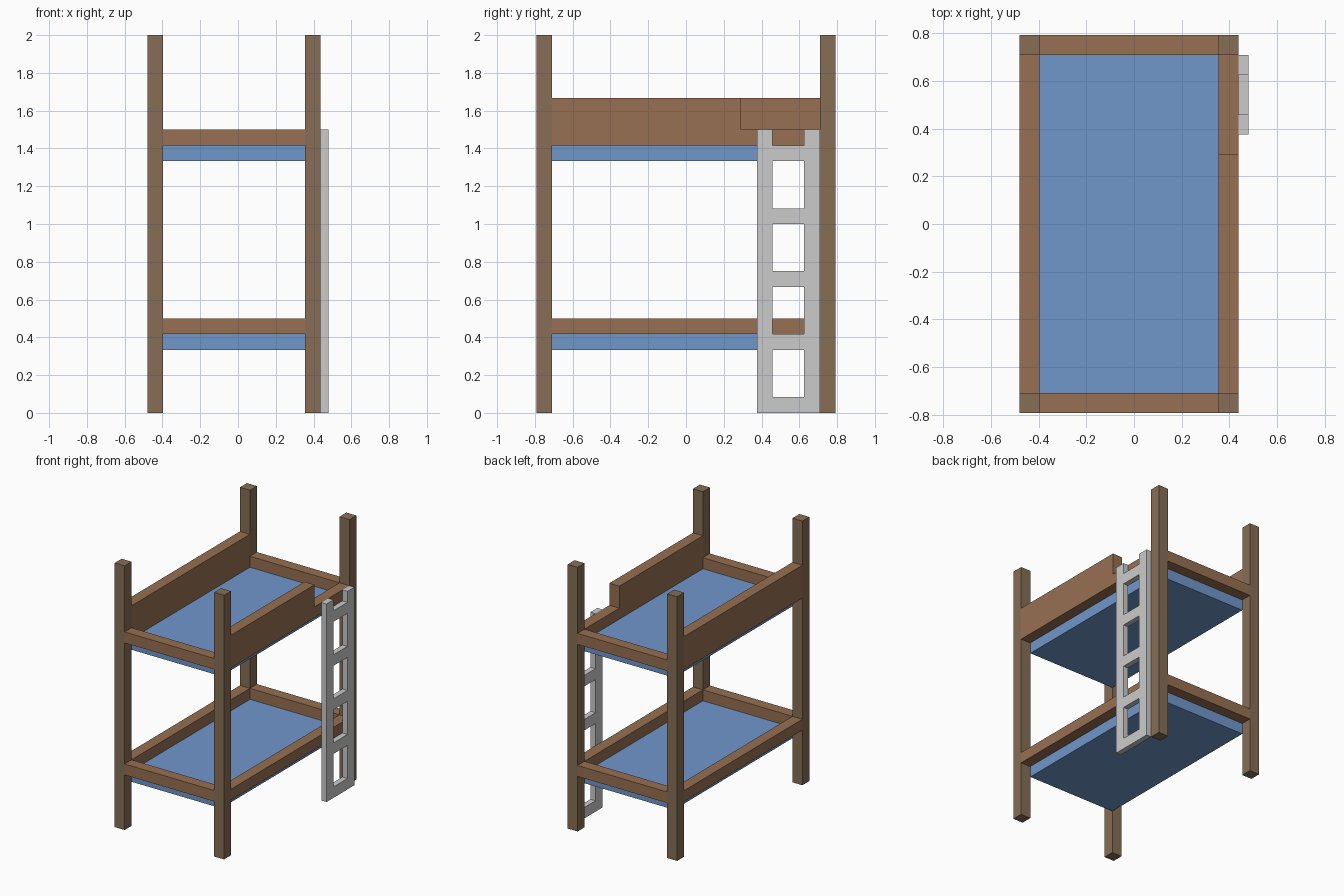
import bpy, bmesh

if "Cube" in bpy.data.objects:
    bpy.data.objects.remove(bpy.data.objects["Cube"])

U = 1 / 24  # design grid unit


def material(name, rgb):
    m = bpy.data.materials.new(name)
    m.diffuse_color = (*rgb, 1)
    m.use_nodes = True
    m.node_tree.nodes["Principled BSDF"].inputs["Base Color"].default_value = m.diffuse_color
    return m


POST = material("post_wood", (0.24, 0.155, 0.09))
RAIL = material("rail_wood", (0.31, 0.16, 0.085))
BLUE = material("mattress_blue", (0.16, 0.31, 0.60))


def finish(name, bm, mat):
    bmesh.ops.recalc_face_normals(bm, faces=bm.faces)
    mesh = bpy.data.meshes.new(name)
    bm.to_mesh(mesh)
    bm.free()
    if mat:
        mesh.materials.append(mat)
    obj = bpy.data.objects.new(name, mesh)
    bpy.context.collection.objects.link(obj)
    return obj


def box(name, x, y, z, mat=None):
    """Box from (min, max) pairs in grid units."""
    bm = bmesh.new()
    bmesh.ops.create_cube(bm, size=1)
    for v in bm.verts:
        v.co = [((a + b) / 2 + c * (b - a)) * U
                for c, (a, b) in zip(v.co, (x, y, z))]
    return finish(name, bm, mat)


def side_profile(name, x, points, mat=None):
    """Outline in y, z extruded along x."""
    bm = bmesh.new()
    face = bm.faces.new([bm.verts.new((x[0] * U, y * U, z * U)) for y, z in points])
    ext = bmesh.ops.extrude_face_region(bm, geom=[face])
    moved = [g for g in ext["geom"] if isinstance(g, bmesh.types.BMVert)]
    bmesh.ops.translate(bm, verts=moved, vec=((x[1] - x[0]) * U, 0, 0))
    return finish(name, bm, mat)


LEFT, INNER_X, RIGHT = (-11.5, -9.5), (-9.5, 8.5), (8.5, 10.5)
FRONT, INNER_Y, BACK = (-19, -17), (-17, 17), (17, 19)

# Corner posts
for sx, x in (("left", LEFT), ("right", RIGHT)):
    for sy, y in (("front", FRONT), ("back", BACK)):
        box(f"{sy}_{sx}_post", x, y, (0, 48), POST)

# Mattresses and end rails of both bunks
for level, z in (("lower", 10), ("upper", 34)):
    box(f"{level}_mattress", INNER_X, INNER_Y, (z - 2, z), BLUE)
    box(f"{level}_front_rail", INNER_X, FRONT, (z, z + 2), RAIL)
    box(f"{level}_back_rail", INNER_X, BACK, (z, z + 2), RAIL)

# Side rails of the lower bunk
box("lower_left_rail", LEFT, INNER_Y, (10, 12), RAIL)
box("lower_right_rail", RIGHT, INNER_Y, (10, 12), RAIL)

# Guard boards of the upper bunk, the right one stepped down at the ladder
box("upper_left_guard", LEFT, INNER_Y, (34, 40), RAIL)
side_profile("upper_right_guard", RIGHT,
             [(-17, 34), (17, 34), (17, 36), (7, 36), (7, 40), (-17, 40)], RAIL)

# Ladder
LADDER_X = (10.5, 11.5)
box("ladder_front_stile", LADDER_X, (9, 11), (0, 36))
box("ladder_back_stile", LADDER_X, (15, 17), (0, 36))
for i in range(5):
    box(f"ladder_rung_{i + 1}", LADDER_X, (11, 15), (8 * i, 8 * i + 2))
